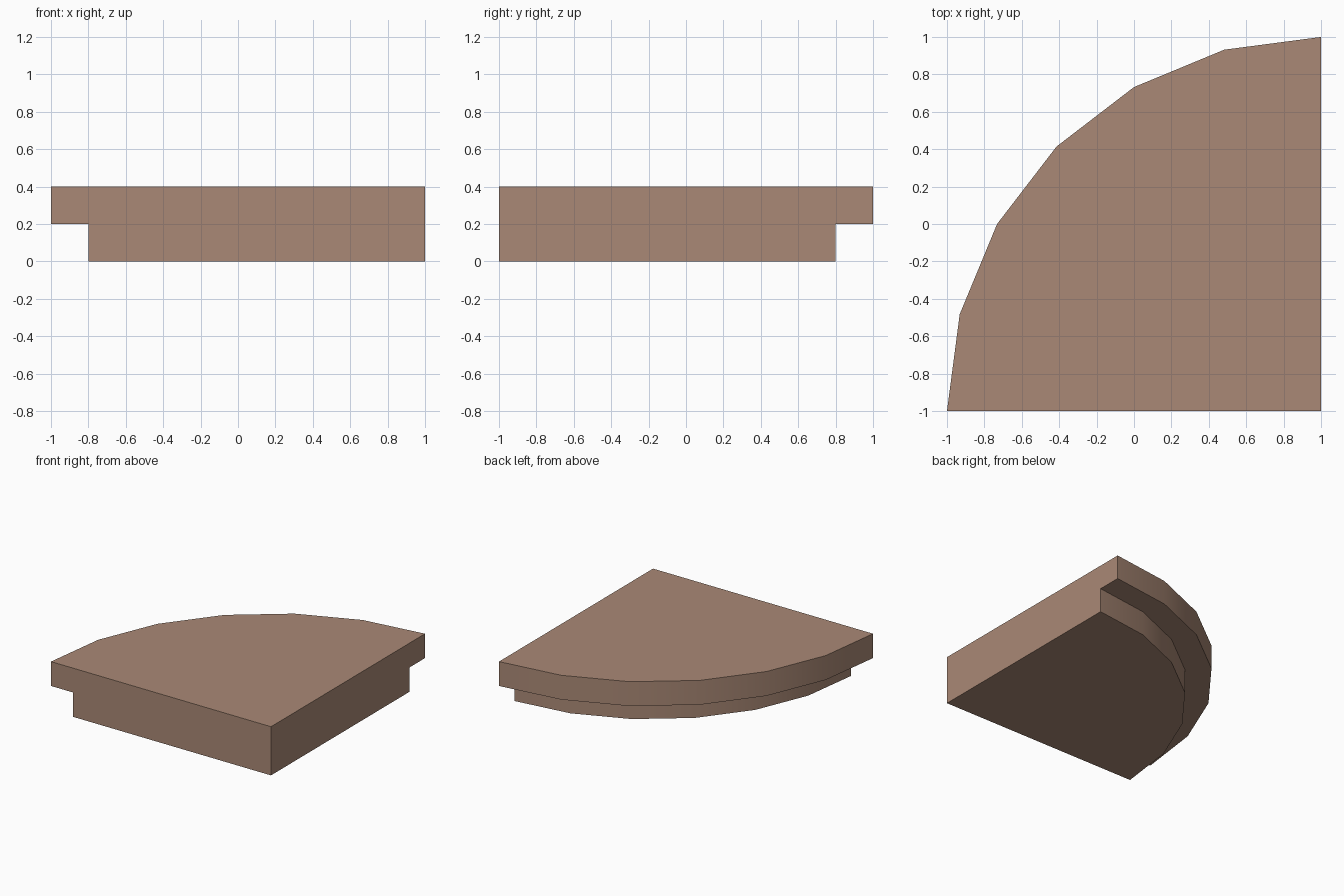
import bpy, bmesh, math
from mathutils import Vector

cube = bpy.data.objects.get("Cube")
if cube:
    bpy.data.objects.remove(cube, do_unlink=True)

# Single clay colour
clay = bpy.data.materials.new("clay_brown")
clay.use_nodes = True
colour = (0.40, 0.25, 0.18, 1)
clay.diffuse_color = colour
clay.node_tree.nodes["Principled BSDF"].inputs["Base Color"].default_value = colour

# Stepped section (radius, height), swept a quarter turn about the square corner
RADIUS, BASE_RADIUS, STEP, HEIGHT, SEGMENTS = 2, 1.8, 0.2, 0.4, 6
section = [(0, 0), (BASE_RADIUS, 0), (BASE_RADIUS, STEP),
           (RADIUS, STEP), (RADIUS, HEIGHT), (0, HEIGHT)]
corner = Vector((1, -1, 0))

bm = bmesh.new()
rings = []
for i in range(SEGMENTS + 1):
    a = math.pi / 2 * (1 + i / SEGMENTS)
    direction = Vector((math.cos(a), math.sin(a), 0))
    if not rings:
        axis = [bm.verts.new(corner + Vector((0, 0, z))) for z in (0, HEIGHT)]
    outer = [bm.verts.new(corner + direction * r + Vector((0, 0, z)))
             for r, z in section[1:-1]]
    rings.append([axis[0], *outer, axis[1]])

# Curved rim, ledge and straight side walls
for a, b in zip(rings, rings[1:]):
    for k in range(1, len(section) - 2):
        bm.faces.new((a[k], b[k], b[k + 1], a[k + 1]))
bm.faces.new(rings[0])
bm.faces.new(rings[-1])
# Flat top and underside
bm.faces.new([axis[0]] + [r[1] for r in rings])
bm.faces.new([axis[1]] + [r[-2] for r in rings])
bmesh.ops.recalc_face_normals(bm, faces=bm.faces)

mesh = bpy.data.meshes.new("quarter_round_slab")
bm.to_mesh(mesh)
bm.free()
mesh.materials.append(clay)
slab = bpy.data.objects.new("quarter_round_slab", mesh)
bpy.context.collection.objects.link(slab)

# Smooth rim, crisp corners
bpy.ops.object.select_all(action='DESELECT')
slab.select_set(True)
bpy.context.view_layer.objects.active = slab
bpy.ops.object.shade_smooth_by_angle(angle=math.radians(30))
